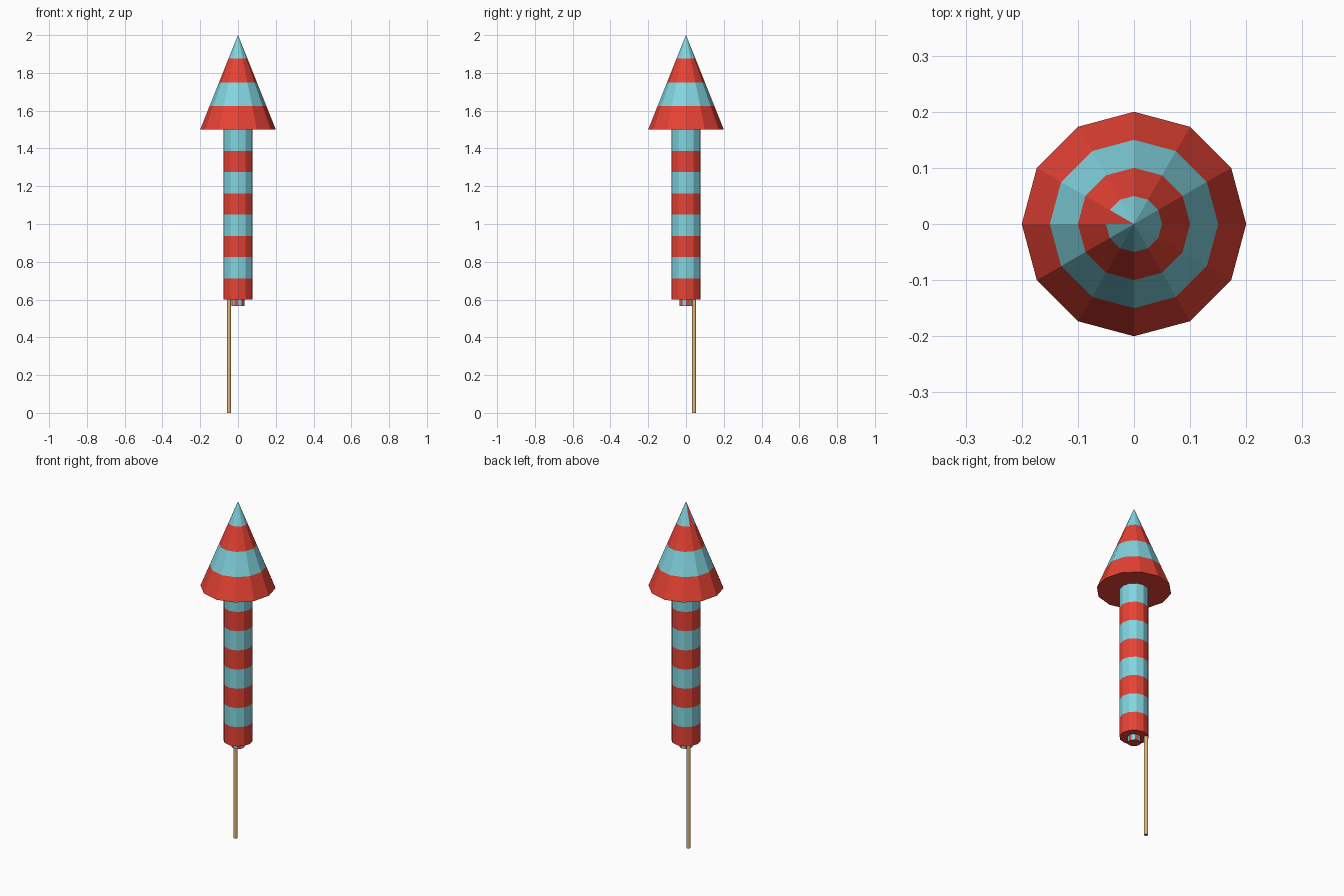
import bpy, bmesh, math

if "Cube" in bpy.data.objects:
    bpy.data.objects.remove(bpy.data.objects["Cube"])


def material(name, rgb):
    m = bpy.data.materials.new(name)
    m.diffuse_color = (*rgb, 1)
    m.use_nodes = True
    m.node_tree.nodes["Principled BSDF"].inputs["Base Color"].default_value = m.diffuse_color
    return m


RED = material("red", (0.80, 0.055, 0.035))
BLUE = material("light_blue", (0.22, 0.66, 0.74))
WOOD = material("wood", (0.76, 0.47, 0.19))


def lathe(name, profile, sides, mats, pick, centre=(0, 0)):
    """Closed flat-faced solid from (radius, z) rings; pick(row, side) gives the material slot."""
    bm = bmesh.new()
    rings = []
    for r, z in profile:
        if r == 0:
            rings.append([bm.verts.new((0, 0, z))] * sides)
            continue
        angles = [2 * math.pi * i / sides for i in range(sides)]
        rings.append([bm.verts.new((r * math.cos(a), r * math.sin(a), z)) for a in angles])
    for row, (low, high) in enumerate(zip(rings, rings[1:])):
        for i in range(sides):
            j = (i + 1) % sides
            corners = list(dict.fromkeys((low[i], low[j], high[j], high[i])))
            bm.faces.new(corners).material_index = pick(row, i)
    bm.faces.new(rings[0][::-1])
    if profile[-1][0] > 0:
        bm.faces.new(rings[-1])
    mesh = bpy.data.meshes.new(name)
    bm.to_mesh(mesh)
    bm.free()
    for m in mats:
        mesh.materials.append(m)
    obj = bpy.data.objects.new(name, mesh)
    obj.location = (*centre, 0)
    bpy.context.collection.objects.link(obj)
    return obj


# Nose cone: four bands, with one red facet running up to the tip
lathe("nose_cone", [(0.2 * (1 - k / 4), 1.5 + k * 0.125) for k in range(5)], 12,
      (RED, BLUE), lambda row, i: 0 if row == 3 and i == 5 else row % 2)

# Body tube: eight bands
lathe("body_tube", [(0.078, 0.6 + k * 0.1125) for k in range(9)], 12,
      (RED, BLUE), lambda row, i: row % 2)

# Nozzle: upright stripes
lathe("nozzle", [(0.035, 0.565), (0.035, 0.6)], 12,
      (RED, BLUE), lambda row, i: i % 2)

# Guide stick, set off to the back left
lathe("guide_stick", [(0.011, 0), (0.011, 0.61)], 12,
      (WOOD,), lambda row, i: 0, centre=(-0.047, 0.043))
